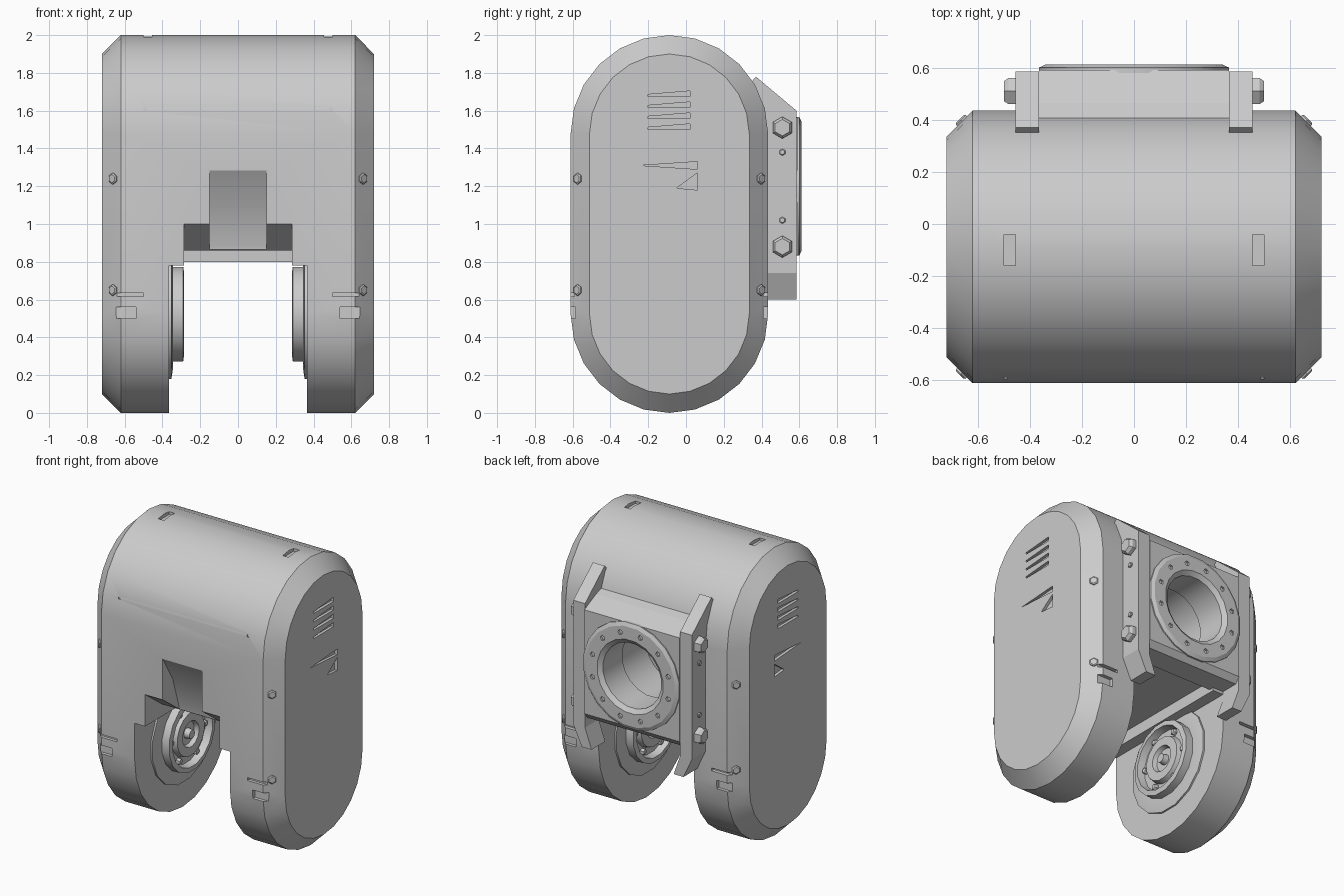
import bpy, bmesh, math
from mathutils import Matrix, Vector

cube = bpy.data.objects.get("Cube")
if cube:
    bpy.data.objects.remove(cube, do_unlink=True)

grey = bpy.data.materials.new("plain_grey")
grey.use_nodes = True
GREY = (0.6, 0.6, 0.6, 1)
grey.diffuse_color = GREY
grey.node_tree.nodes["Principled BSDF"].inputs["Base Color"].default_value = GREY

CY, R, LOW, HIGH = -0.088, 0.523, 0.523, 1.477   # capsule section
RING_Z = 1.2


def finish(name, bm):
    bmesh.ops.remove_doubles(bm, verts=bm.verts, dist=1e-5)
    bmesh.ops.recalc_face_normals(bm, faces=bm.faces)
    me = bpy.data.meshes.new(name)
    bm.to_mesh(me)
    bm.free()
    me.materials.append(grey)
    ob = bpy.data.objects.new(name, me)
    bpy.context.collection.objects.link(ob)
    return ob


def loft(name, loops, closed=False):
    """Skin a row of equal vertex loops; cap both ends unless closed."""
    bm = bmesh.new()
    rows = [[bm.verts.new(p) for p in lp] for lp in loops]
    n = len(rows[0])
    pairs = list(zip(rows, rows[1:])) + ([(rows[-1], rows[0])] if closed else [])
    for a, b in pairs:
        for i in range(n):
            j = (i + 1) % n
            bm.faces.new((a[i], a[j], b[j], b[i]))
    if not closed:
        bm.faces.new(rows[0])
        bm.faces.new(rows[-1])
    return finish(name, bm)


def prism(name, pts, x0, x1):
    return loft(name, [[(x, y, z) for y, z in pts] for x in (x0, x1)])


def box(name, x0, x1, y0, y1, z0, z1):
    return prism(name, [(y0, z0), (y1, z0), (y1, z1), (y0, z1)], x0, x1)


def lathe(name, profile, centre, axis, segs, closed=False):
    """Turn (radius, distance) pairs about an axis through centre."""
    rot = Vector(axis).to_track_quat('Z', 'Y').to_matrix()
    loops = []
    for r, d in profile:
        loops.append([Vector(centre) + rot @ Vector((r * math.cos(t), r * math.sin(t), d))
                      for t in (2 * math.pi * (i + 0.5) / segs for i in range(segs))])
    return loft(name, loops, closed)


def disc(name, centre, axis, r, depth, segs=6):
    return lathe(name, [(r, -depth), (r, depth * 0.6), (r * 0.75, depth)], centre, axis, segs)


def cut(target, cutters):
    for c in cutters:
        m = target.modifiers.new("cut", 'BOOLEAN')
        m.operation, m.solver, m.object = 'DIFFERENCE', 'EXACT', c
        bpy.context.view_layer.objects.active = target
        bpy.ops.object.modifier_apply(modifier=m.name)
        bpy.data.objects.remove(c, do_unlink=True)


def smooth(ob, angle):
    bpy.ops.object.select_all(action='DESELECT')
    ob.select_set(True)
    bpy.context.view_layer.objects.active = ob
    bpy.ops.object.shade_smooth_by_angle(angle=math.radians(angle))


def stadium(x, r, n=12):
    top = [(x, CY + r * math.cos(math.pi * i / n), HIGH + r * math.sin(math.pi * i / n))
           for i in range(n + 1)]
    low = [(x, CY - r * math.cos(math.pi * i / n), LOW - r * math.sin(math.pi * i / n))
           for i in range(n + 1)]
    return top + low


# Capsule housing with chamfered ends
body = loft("body_housing", [stadium(-0.72, R - 0.1), stadium(-0.62, R),
                             stadium(0.62, R), stadium(0.72, R - 0.1)])

# Gap between the legs, sloping recess above it and front scoop
cut(body, [
    box("c", -0.365, 0.365, -0.8, 0.8, -0.2, 0.78),
    prism("c", [(-0.8, 0.6), (0.8, 0.6), (0.8, 0.86), (-0.42, 0.86), (-0.61, 1.0), (-0.8, 1.0)],
          -0.285, 0.285),
    prism("c", [(-0.8, 0.8), (-0.42, 0.8), (-0.43, 0.88), (-0.5, 1.1), (-0.615, 1.29), (-0.8, 1.3)],
          -0.15, 0.15),
    lathe("c", [(0.24, 0), (0.24, 0.7)], (0, 0.1, RING_Z), (0, 1, 0), 20),
])

# Small slots and vents in the housing
for s in (-1, 1):
    slots = [
        box("c", s * 0.46, s * 0.5, -0.8, -0.585, 1.66, 1.75),
        box("c", s * 0.485, s * 0.5, -0.8, -0.59, 1.6, 1.66),
        box("c", s * 0.455, s * 0.5, -0.16, -0.04, 1.975, 2.2),
        box("c", s * 0.5, s * 0.8, -0.8, -0.59, 0.615, 0.635),
        box("c", s * 0.54, s * 0.66, -0.8, -0.585, 0.5, 0.56),
        box("c", s * 0.5, s * 0.8, 0.41, 0.8, 0.615, 0.635),
        box("c", s * 0.54, s * 0.66, 0.41, 0.8, 0.5, 0.56),
    ]
    for k in range(4):
        z = 1.5 + k * 0.058
        slots.append(prism("c", [(-0.2, z), (0.02, z), (0.02, z + 0.03), (-0.2, z + 0.012)],
                           s * 0.7, s * 0.8))
    slots.append(prism("c", [(-0.24, 1.31), (0.06, 1.29), (0.06, 1.33)], s * 0.7, s * 0.8))
    slots.append(prism("c", [(-0.05, 1.19), (0.06, 1.18), (0.06, 1.27)], s * 0.7, s * 0.8))
    cut(body, slots)
smooth(body, 25)

for s, side in ((-1, "right"), (1, "left")):
    # Stepped joint hub on the inner face of each leg
    hub = lathe("joint_hub_" + side,
                [(0.35, -0.02), (0.35, 0.012), (0.3, 0.02), (0.255, 0.02), (0.255, 0.075),
                 (0.22, 0.08), (0.21, 0.03), (0.16, 0.03), (0.15, 0.065), (0.09, 0.065),
                 (0.08, 0.035), (0.035, 0.035), (0.03, 0.075)],
                (s * 0.365, CY, LOW), (-s, 0, 0), 16)
    smooth(hub, 28)
    for k in range(6):
        a = k * math.pi / 3
        disc("hub_bolt_" + side, (s * 0.33, CY + 0.185 * math.cos(a), LOW + 0.185 * math.sin(a)),
             (-s, 0, 0), 0.022, 0.02)

    # Mounting rail with upper brace, and foot bent inwards
    prism("rail_" + side, [(0.38, 0.74), (0.585, 0.74), (0.585, 1.6), (0.37, 1.78), (0.3, 1.7)],
          s * 0.365, s * 0.455)
    loft("rail_foot_" + side,
         [[(s * x, y, z) for x, y in ((x0, 0.435), (x1, 0.435), (x1, 0.585), (x0, 0.585))]
          for x0, x1, z in ((0.365, 0.455, 0.74), (0.315, 0.39, 0.6))])

    # Rail bolts
    for z, r, d in ((1.51, 0.058, 0.045), (0.88, 0.058, 0.045), (1.38, 0.018, 0.012), (1.02, 0.018, 0.012)):
        disc("rail_bolt_" + side, (s * 0.455, 0.51, z), (s, 0, 0), r, d)

    # Studs set on the chamfers
    for y, d in ((CY - R + 0.04, -1), (CY + R - 0.04, 1)):
        for z in (1.24, 0.65):
            disc("chamfer_stud_" + side, (s * 0.66, y, z), (s, d, 0), 0.03, 0.012)

# Back panel with bevelled top and a round opening
panel = prism("back_panel", [(0.4, 0.8), (0.56, 0.8), (0.592, 0.84), (0.592, 1.56), (0.465, 1.62), (0.4, 1.64)],
              -0.365, 0.365)
cut(panel, [lathe("c", [(0.232, -0.5), (0.232, 0.5)], (0, 0.5, RING_Z), (0, 1, 0), 20)])

# Socket ring with a circle of bolt holes
ring = lathe("socket_ring", [(0.37, 0.57), (0.37, 0.6), (0.345, 0.612), (0.255, 0.612),
                             (0.225, 0.59), (0.225, 0.38), (0.25, 0.38), (0.25, 0.57)],
             (0, 0, RING_Z), (0, 1, 0), 20, closed=True)
holes = []
for k in range(12):
    a = (k + 0.5) * math.pi / 6
    holes.append(lathe("c", [(0.018, 0.598), (0.018, 0.7)],
                       (0.3 * math.cos(a), 0, RING_Z + 0.3 * math.sin(a)), (0, 1, 0), 5))
cut(ring, holes)
smooth(ring, 22)

# Pivot core visible inside the socket
lathe("socket_core", [(0.2, 0.09), (0.14, 0.16), (0.06, 0.16), (0.05, 0.22)],
      (0, 0, RING_Z), (0, 1, 0), 12)
